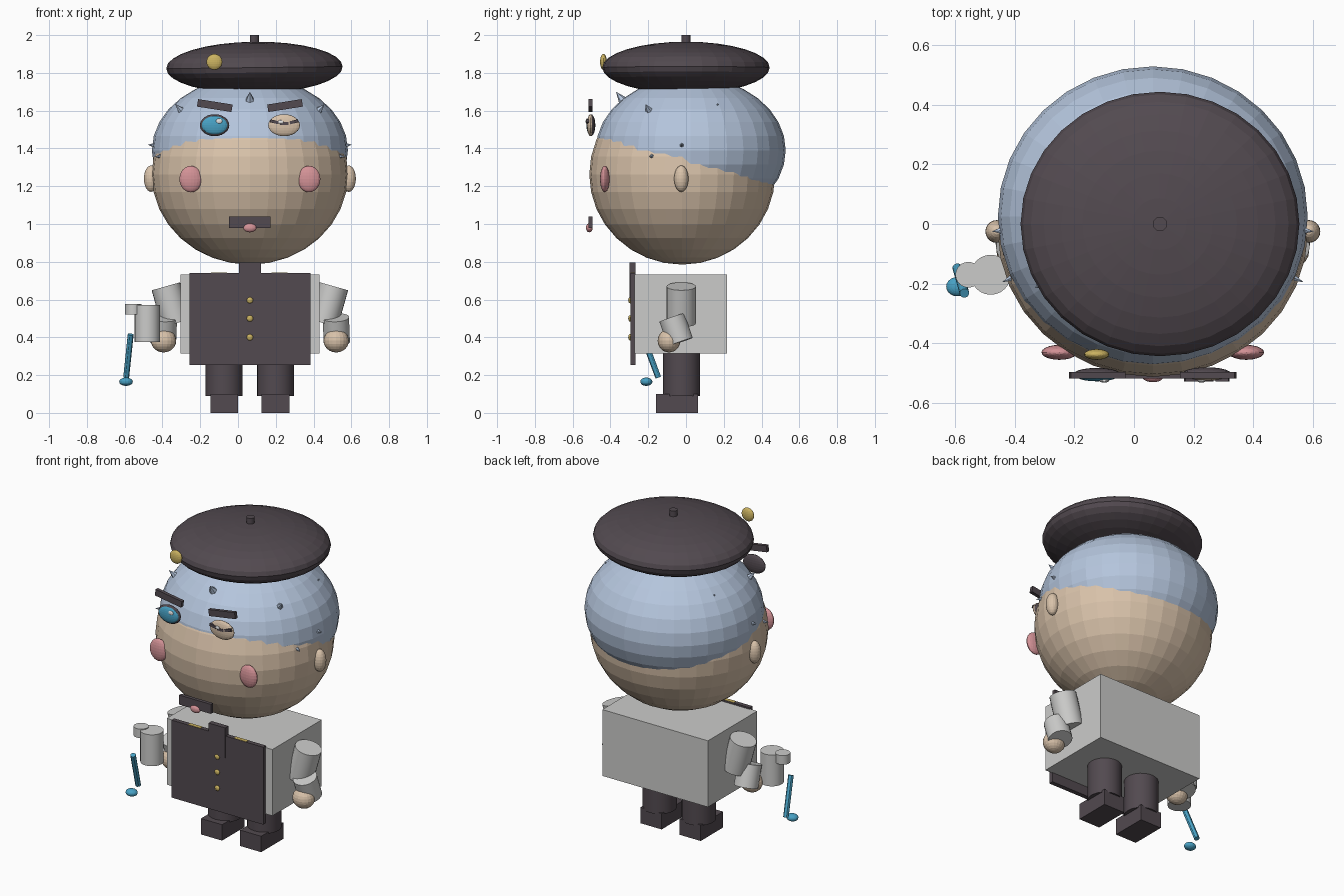
import bpy, math
from mathutils import Vector, Matrix

CX = 0.063  # symmetry line of the figure


def mat(name, rgb):
    m = bpy.data.materials.new(name)
    m.diffuse_color = (*rgb, 1)
    return m


SKIN = mat("skin", (0.69, 0.54, 0.40))
HAIR = mat("pale_blue_hair", (0.46, 0.56, 0.72))
DARK = mat("dark_cloth", (0.085, 0.068, 0.08))
GREY = mat("light_grey", (0.60, 0.60, 0.59))
PINK = mat("pink", (0.66, 0.29, 0.31))
BLUE = mat("blue", (0.065, 0.36, 0.56))
GOLD = mat("gold", (0.60, 0.45, 0.12))
WHITE = mat("white", (0.85, 0.85, 0.85))


def finish(name, m, smooth=False):
    o = bpy.context.object
    o.name = name
    o.data.materials.append(m)
    if smooth:
        bpy.ops.object.shade_smooth_by_angle()
    return o


def ball(name, m, loc, r, seg=20, rings=12, rot=(0, 0, 0)):
    bpy.ops.mesh.primitive_uv_sphere_add(segments=seg, ring_count=rings, location=loc, rotation=rot)
    bpy.context.object.scale = r
    return finish(name, m)


def box(name, m, loc, size, rot=(0, 0, 0)):
    bpy.ops.mesh.primitive_cube_add(size=1, location=loc, rotation=rot)
    bpy.context.object.scale = size
    return finish(name, m)


def rod(name, m, a, b, r1, r2=None, seg=24):
    a, b = Vector(a), Vector(b)
    d = b - a
    bpy.ops.mesh.primitive_cone_add(vertices=seg, radius1=r1, radius2=r1 if r2 is None else r2,
                                    depth=d.length, location=(a + b) / 2,
                                    rotation=d.to_track_quat('Z', 'Y').to_euler())
    return finish(name, m, seg > 8)


# Head and hair: two overlapping ellipsoids
ball("head", SKIN, (CX, -0.02, 1.263), (0.52, 0.492, 0.478), 32, 16)
HC, HR = Vector((CX, 0.025, 1.39)), (0.519, 0.503, 0.39)
ball("hair", HAIR, HC, HR, 32, 16)

# Beret with stem and badge
ball("beret", DARK, (0.087, 0, 1.828), (0.467, 0.443, 0.137), 32, 16, (0, math.radians(-0.7), 0))
rod("beret_stem", DARK, (0.087, 0, 1.93), (0.087, 0, 2.0), 0.024, seg=12)
ball("badge", GOLD, (-0.125, -0.437, 1.858), (0.042, 0.018, 0.042))


# Hair spikes along the ellipsoid normal
def spike(tip, size, r):
    tip = Vector(tip)
    d = tip - HC
    n = Vector([d[i] / HR[i] ** 2 for i in range(3)]).normalized()
    rod("hair_spike", HAIR, tip - n * size, tip, r, 0.0, 6)


spike((CX, -0.37, 1.70), 0.07, 0.03)
for s in (-1, 1):
    spike((CX + s * 0.395, -0.215, 1.635), 0.085, 0.034)
    spike((CX + s * 0.385, 0.17, 1.64), 0.06, 0.025)
    spike((CX + s * 0.54, -0.025, 1.42), 0.05, 0.018)
    spike((CX + s * 0.505, -0.195, 1.355), 0.05, 0.016)
    # Ears and cheeks
    ball("ear", SKIN, (CX + s * 0.523, -0.025, 1.24), (0.038, 0.038, 0.07))
    ball("cheek", PINK, (CX + s * 0.313, -0.43, 1.238), (0.06, 0.025, 0.07))
    # Eyebrows
    box("eyebrow", DARK, (CX + s * 0.186, -0.506, 1.627), (0.185, 0.022, 0.04),
        (0, -s * math.radians(9), 0))

# Open eye
ball("eye_rim", DARK, (-0.124, -0.502, 1.523), (0.078, 0.02, 0.058))
ball("eye_iris", BLUE, (-0.124, -0.510, 1.523), (0.069, 0.017, 0.049))
ball("eye_glint", WHITE, (-0.100, -0.525, 1.545), (0.017, 0.006, 0.013), 12, 8)

# Winking eye with lashes
ball("wink_rim", DARK, (0.244, -0.500, 1.523), (0.080, 0.02, 0.055))
ball("wink_lid", SKIN, (0.244, -0.505, 1.523), (0.084, 0.02, 0.058))
for dx, dz, a in ((-0.052, 0.018, 14), (0, 0.008, 0), (0.052, 0.018, -14)):
    box("wink_lash", DARK, (0.244 + dx, -0.520, 1.523 + dz), (0.045, 0.014, 0.016),
        (0, math.radians(a), 0))
ball("wink_glint", WHITE, (0.226, -0.526, 1.540), (0.014, 0.005, 0.010), 12, 8)

# Moustache and mouth
box("moustache", DARK, (CX, -0.506, 1.01), (0.22, 0.022, 0.06))
ball("mouth", PINK, (CX, -0.512, 0.98), (0.035, 0.018, 0.024))

# Torso, front panel, collar, trim, buttons
box("torso", GREY, (CX, -0.028, 0.523), (0.735, 0.49, 0.417))
box("front_panel", DARK, (CX, -0.281, 0.498), (0.64, 0.028, 0.487))
box("collar", DARK, (CX, -0.284, 0.70), (0.115, 0.032, 0.19))
for x in (-0.10, 0.22):
    box("gold_trim", GOLD, (x, -0.281, 0.739), (0.085, 0.024, 0.009))
for z in (0.40, 0.50, 0.597):
    ball("button", GOLD, (CX, -0.296, z), (0.017, 0.01, 0.017), 16, 8)

# Limbs
for s in (-1, 1):
    rod("upper_arm", GREY, (CX + s * 0.445, -0.025, 0.67), (CX + s * 0.39, -0.025, 0.475), 0.078)
    rod("forearm", GREY, (CX + s * 0.455, -0.075, 0.505), (CX + s * 0.46, -0.03, 0.375), 0.070)
    ball("hand", SKIN, (CX + s * 0.457, -0.09, 0.382), (0.067, 0.06, 0.062))
    rod("leg", DARK, (CX + s * 0.136, -0.023, 0.09), (CX + s * 0.136, -0.023, 0.33), 0.098)
    box("foot", DARK, (CX + s * 0.136, -0.048, 0.05), (0.147, 0.222, 0.1))

# Held cup with its small side cylinder
rod("cup", GREY, (-0.48, -0.17, 0.375), (-0.48, -0.17, 0.572), 0.067)
rod("cup_side", GREY, (-0.555, -0.17, 0.52), (-0.555, -0.17, 0.577), 0.043)

# Blue stick with rounded tip
rod("stick", BLUE, (-0.568, -0.232, 0.415), (-0.592, -0.147, 0.188), 0.016, seg=12)
ball("stick_tip", BLUE, (-0.593, -0.21, 0.165), (0.036, 0.032, 0.022))
